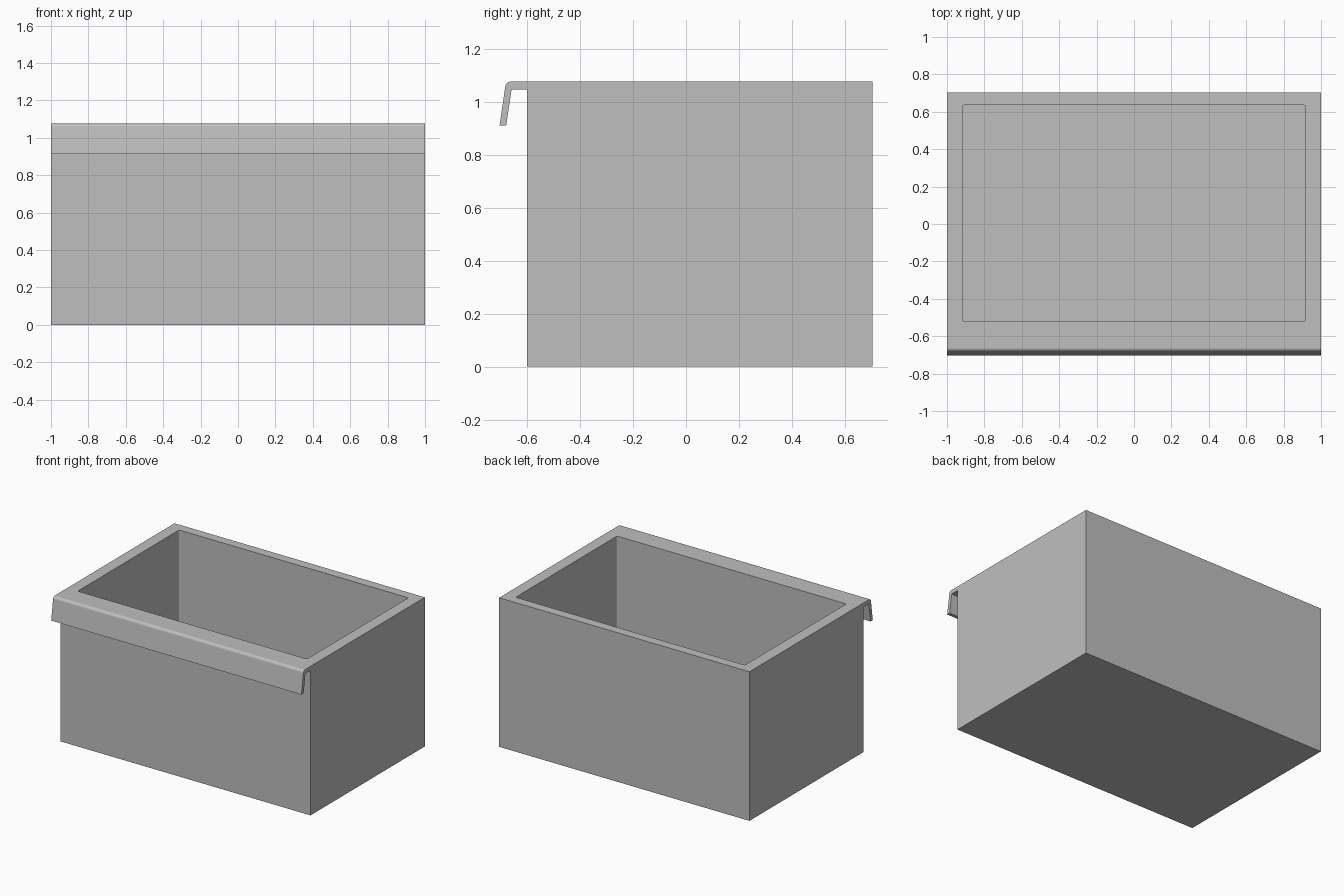
import bpy
import bmesh
from math import radians
from mathutils import Vector

default = bpy.data.objects.get("Cube")
if default:
    bpy.data.objects.remove(default, do_unlink=True)

grey = bpy.data.materials.new("light grey")
grey.use_nodes = True
colour = (0.52, 0.52, 0.52, 1)
grey.diffuse_color = colour
grey.node_tree.nodes["Principled BSDF"].inputs["Base Color"].default_value = colour


def round_corner(before, corner, after, radius, steps=6):
    """Points of a soft corner between two straight edges."""
    b, c, a = Vector(before), Vector(corner), Vector(after)
    start = c + (b - c).normalized() * radius
    end = c + (a - c).normalized() * radius
    curve = []
    for i in range(steps + 1):
        t = i / steps
        curve.append(start * (1 - t) ** 2 + c * 2 * t * (1 - t) + end * t ** 2)
    return curve


def prism(name, outline, offset):
    """Extrude a closed outline of 3D points into a solid."""
    bm = bmesh.new()
    face = bm.faces.new([bm.verts.new(p) for p in outline])
    result = bmesh.ops.extrude_face_region(bm, geom=[face], use_keep_orig=True)
    moved = [v for v in result["geom"] if isinstance(v, bmesh.types.BMVert)]
    bmesh.ops.translate(bm, verts=moved, vec=offset)
    bmesh.ops.recalc_face_normals(bm, faces=bm.faces)
    mesh = bpy.data.meshes.new(name)
    bm.to_mesh(mesh)
    bm.free()
    mesh.materials.append(grey)
    obj = bpy.data.objects.new(name, mesh)
    bpy.context.collection.objects.link(obj)
    return obj


# Bin body with its slanted front grip, as one side profile (y, z)
top, back, front = 1.077, 0.704, -0.6
grip_tip, grip_bend = (-0.704, 0.912), (-0.68, top)
profile = [(back, 0), (back, top)]
profile += round_corner((back, top), grip_bend, grip_tip, 0.02)
profile += [grip_tip, (-0.679, 0.912), (-0.659, 1.047), (front, 1.047), (front, 0)]
body = prism("storage_bin", [(-1, y, z) for y, z in profile], (2, 0, 0))

# Open cavity with slightly rounded vertical corners
half_x, y0, y1, floor = 0.916, -0.521, 0.636, 0.075
corners = [(-half_x, y0), (half_x, y0), (half_x, y1), (-half_x, y1)]
outline = []
for i, corner in enumerate(corners):
    outline += round_corner(corners[i - 1], corner, corners[(i + 1) % 4], 0.012)
cutter = prism("cavity_cutter", [(x, y, floor) for x, y in outline], (0, 0, 1.5))
cutter.hide_render = True

cut = body.modifiers.new("cavity", "BOOLEAN")
cut.operation = "DIFFERENCE"
cut.solver = "EXACT"
cut.object = cutter
bpy.context.view_layer.objects.active = body
bpy.ops.object.select_all(action="DESELECT")
body.select_set(True)
bpy.ops.object.modifier_apply(modifier=cut.name)
bpy.data.objects.remove(cutter, do_unlink=True)

# Smooth bends, crisp edges, flat panels
bpy.ops.object.shade_smooth_by_angle(angle=radians(30))
weighted = body.modifiers.new("flat panels", "WEIGHTED_NORMAL")
weighted.keep_sharp = True
